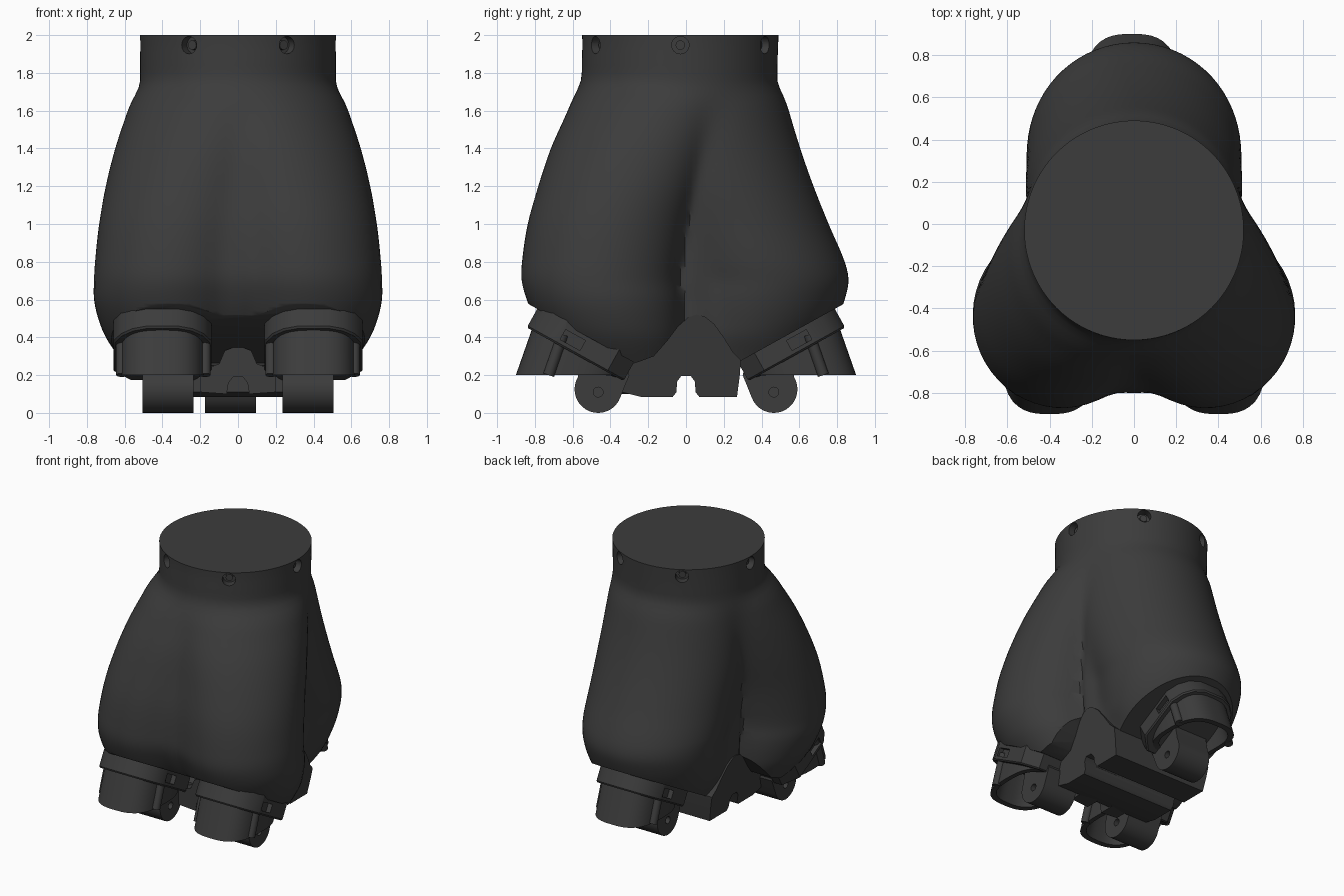
import bpy, bmesh
from math import sin, cos, pi, sqrt, exp, radians
from mathutils import Vector

if "Cube" in bpy.data.objects:
    bpy.data.objects.remove(bpy.data.objects["Cube"])

mat = bpy.data.materials.new("dark_grey")
mat.diffuse_color = (0.045, 0.045, 0.045, 1)
mat.use_nodes = True
mat.node_tree.nodes["Principled BSDF"].inputs["Base Color"].default_value = mat.diffuse_color


def finish(bm, name, angle=32):
    bmesh.ops.recalc_face_normals(bm, faces=bm.faces[:])
    me = bpy.data.meshes.new(name)
    bm.to_mesh(me)
    bm.free()
    ob = bpy.data.objects.new(name, me)
    bpy.context.collection.objects.link(ob)
    me.materials.append(mat)
    smooth(ob, angle)
    return ob


def smooth(ob, angle=32):
    bpy.ops.object.select_all(action='DESELECT')
    ob.select_set(True)
    bpy.context.view_layer.objects.active = ob
    bpy.ops.object.shade_smooth_by_angle(angle=radians(angle))


def loft(bm, rings, caps=True, closed=False):
    vs = [[bm.verts.new(p) for p in r] for r in rings]
    n = len(vs[0])
    pairs = list(zip(vs, vs[1:])) + ([(vs[-1], vs[0])] if closed else [])
    for a, b in pairs:
        for i in range(n):
            j = (i + 1) % n
            bm.faces.new((a[i], a[j], b[j], b[i]))
    if caps and not closed:
        bm.faces.new(vs[0][::-1])
        bm.faces.new(vs[-1])


def rod(bm, a, b, r, n=20):
    a, b = Vector(a), Vector(b)
    q = (b - a).to_track_quat('Z', 'Y')
    ring = [q @ Vector((r * cos(2 * pi * i / n), r * sin(2 * pi * i / n), 0)) for i in range(n)]
    loft(bm, [[a + p for p in ring], [b + p for p in ring]])


def cut(ob, bm, angle=32):
    # Subtract a cutter mesh, then drop the cutter
    c = finish(bm, "cutter")
    c.hide_render = True
    m = ob.modifiers.new("cut", 'BOOLEAN')
    m.operation, m.solver, m.object = 'DIFFERENCE', 'EXACT', c
    bpy.ops.object.select_all(action='DESELECT')
    bpy.context.view_layer.objects.active = ob
    bpy.ops.object.modifier_apply(modifier="cut")
    bpy.data.objects.remove(c)
    smooth(ob, angle)


# Body: height, side reach, front reach, front lobe radius, back reach, back lobe radius
ROWS = [(2.0, .52, .55, .52, .49, .52), (1.8, .52, .555, .52, .49, .52),
        (1.6, .585, .635, .50, .545, .52), (1.4, .65, .72, .48, .605, .52),
        (1.2, .70, .785, .46, .675, .52), (1.0, .735, .84, .445, .755, .515),
        (.8, .757, .87, .435, .84, .51), (.7, .763, .872, .43, .86, .50),
        (.6, .762, .845, .42, .84, .49), (.5, .74, .80, .40, .80, .47),
        (.4, .70, .74, .37, .74, .44), (.28, .62, .65, .32, .66, .38),
        (.1, .48, .50, .25, .50, .30)]


def row_at(k, t):
    def slope(i, c):
        if i in (0, 1):
            return 0
        a, b = ROWS[i - 1], ROWS[min(i + 1, len(ROWS) - 1)]
        return (b[c] - a[c]) / (b[0] - a[0])
    a, b = ROWS[k], ROWS[k + 1]
    h = b[0] - a[0]
    out = [a[0] + h * t]
    for c in range(1, 6):
        out.append((2*t**3 - 3*t*t + 1) * a[c] + (t**3 - 2*t*t + t) * h * slope(k, c)
                   + (3*t*t - 2*t**3) * b[c] + (t**3 - t*t) * h * slope(k + 1, c))
    return out


def body_ring(row, n=120):
    z, X, Yf, Rf, Yb, Rb = row
    cy, u = -(Yf - Rf), (2 - z) / 1.3
    soft = .008 + .034 * min(1, u)
    # finger lobes, then fillers that soften the valleys between them
    lobes = [(X - Rf, cy, Rf), (Rf - X, cy, Rf), (0, Yb - Rb, Rb), (0, cy, Rf - .06 * u)]
    lobes += [(s * .18 * u, -.03 + .08 * u, .52 - .23 * u) for s in (1, -1)]
    ring = []
    for i in range(n):
        d = (cos(2 * pi * i / n), sin(2 * pi * i / n))
        num = den = 0
        for x, y, r in lobes:
            y += .03
            along, side = x * d[0] + y * d[1], x * d[1] - y * d[0]
            e = max(0, along + sqrt(r * r - side * side)) if abs(side) < r else 0
            w = exp(e / soft)
            num, den = num + e * w, den + w
        ring.append((d[0] * num / den, d[1] * num / den - .03, z))
    return ring


bm = bmesh.new()
rows = [row_at(k, t / 5) for k in range(len(ROWS) - 1) for t in range(5)] + [ROWS[-1]]
loft(bm, [body_ring(r) for r in rows])
for s in (1, -1):
    bmesh.ops.bisect_plane(bm, geom=bm.verts[:] + bm.edges[:] + bm.faces[:], dist=1e-5,
                           plane_co=(0, 0, .115), plane_no=(0, .484 * s, .875), clear_inner=True)
    bmesh.ops.holes_fill(bm, edges=[e for e in bm.edges if e.is_boundary], sides=0)
body = finish(bm, "palm_body", 40)

# Six screw holes around the collar, with small screws inside
holes, screws = bmesh.new(), bmesh.new()
for i in range(6):
    d = Vector((cos(i * pi / 3), sin(i * pi / 3), 0))
    o = Vector((0, -.03, 1.947))
    rod(holes, o + d * .46, o + d * .6, .046, 24)
    rod(screws, o + d * .45, o + d * .485, .025, 16)
cut(body, holes, 40)
finish(screws, "collar_screws")

# Bell-shaped arches cut into both sides of the body, and a channel underneath
arch = [(.285, .2), (.29, .28), (.25, .32), (.2, .40), (.15, .47), (.1, .51), (.055, .52), (.01, .505),
        (-.04, .46), (-.1, .38), (-.17, .3), (-.25, .27), (-.33, .25)]
notch = [(-.05, .11), (-.048, .165), (-.025, .195), (.025, .195), (.048, .165), (.05, .11)]
for s in (1, -1):
    bm = bmesh.new()
    loft(bm, [[(s * x, y, z) for y, z in [(-.33, .0), (.285, .0)] + arch] for x in (.3, 1)])
    cut(body, bm, 40)
bm = bmesh.new()
loft(bm, [[(x, y, z) for y, z in [(.05, 0), (-.05, 0)] + notch] for x in (-.8, .8)])
cut(body, bm, 40)

# Central hub: side covers filling the arches, tapering inwards to the bottom
bell = [(-.34, .11), (-.24, .085), (-.07, .085)] + notch + [(.07, .085), (.27, .085)] + arch
bm = bmesh.new()
loft(bm, [[(s * (.385 + .17 * (z - .08)), y, z) for y, z in bell] for s in (-1, 1)])
finish(bm, "hub_side_covers", 40)

# Front arm of the hub
arm = [(-.2, .11), (-.06, .1), (-.05, .16), (-.025, .19), (.025, .19), (.05, .16), (.06, .1), (.2, .11),
       (.2, .22), (.1, .26), (.07, .33), (.03, .345), (-.03, .345), (-.07, .33), (-.1, .26), (-.2, .22)]
bm = bmesh.new()
loft(bm, [[(x, y, z) for x, z in arm] for y in (-.42, -.06)])
finish(bm, "hub_front_arm", 40)


# Finger mount: flange, hollow socket, ribs and hinge lug on a lobe's sloped face
def finger(name, cx, sx, sy):
    def P(u, v, w):     # u sideways, v up the slope, w out of the slope
        return Vector((cx + sx * u, sy * (.54 + .875 * v + .484 * w), .41 + .484 * v - .875 * w))
    down = Vector((0, sy * .33, -.944))

    half = [(.17, -.3), (.26, -.2), (.26, .12), (.22, .2), (.16, .255), (.08, .285)]
    out = half + [(-u, v) for u, v in half[::-1]]
    bm = bmesh.new()
    loft(bm, [[P(u * k, v * k, w) for u, v in out] for w, k in
              ((-.04, .97), (-.03, 1), (.1, 1), (.11, .97))])
    flange = finish(bm, name + "_flange")
    bm = bmesh.new()
    for s in (-1, 1):
        q = [(.225, -.02), (.3, -.02), (.3, .1), (.225, .1)]
        loft(bm, [[P(s * u, v, w) for u, v in q] for w in (.02, .08)])
    cut(flange, bm)

    def ring(k, low):
        pts = []
        for i in range(48):
            c, s = cos(2 * pi * i / 48), sin(2 * pi * i / 48)
            f = k / (abs(c)**2.8 + abs(s)**2.8) ** (1 / 2.8)
            p = P(.225 * c * f, .27 * s * f, .03)
            pts.append(p + down * max(.08, (p.z - .2) / .944) if low else p)
        return pts
    bm = bmesh.new()
    loft(bm, [ring(1, 0), ring(1, 1), ring(.85, 1), ring(.85, 0)], closed=True)
    finish(bm, name + "_socket")

    bm = bmesh.new()
    for u in (-.225, .215):
        p = P(u, .1, .05)
        rod(bm, p, p + down * (p.z - .2) / .944, .03, 16)
    finish(bm, name + "_ribs")

    # hinge lug with a blind pin hole on each side
    arc = [(.465 + .125 * cos(radians(a)), .125 + .125 * sin(radians(a))) for a in range(30, -161, -10)]
    prof = arc + [(.3, .2), (.34, .34), (.54, .36)]
    mid = cx - sx * .03
    bm = bmesh.new()
    loft(bm, [[(mid + u, sy * y, z) for y, z in prof] for u in (-.135, .135)])
    lug = finish(bm, name + "_hinge_lug")
    bm = bmesh.new()
    for s in (-1, 1):
        rod(bm, (mid + s * .09, sy * .465, .11), (mid + s * .3, sy * .465, .11), .026)
    cut(lug, bm)


finger("front_right_finger", .4, 1, -1)
finger("front_left_finger", -.4, -1, -1)
finger("back_finger", -.01, 1, 1)
